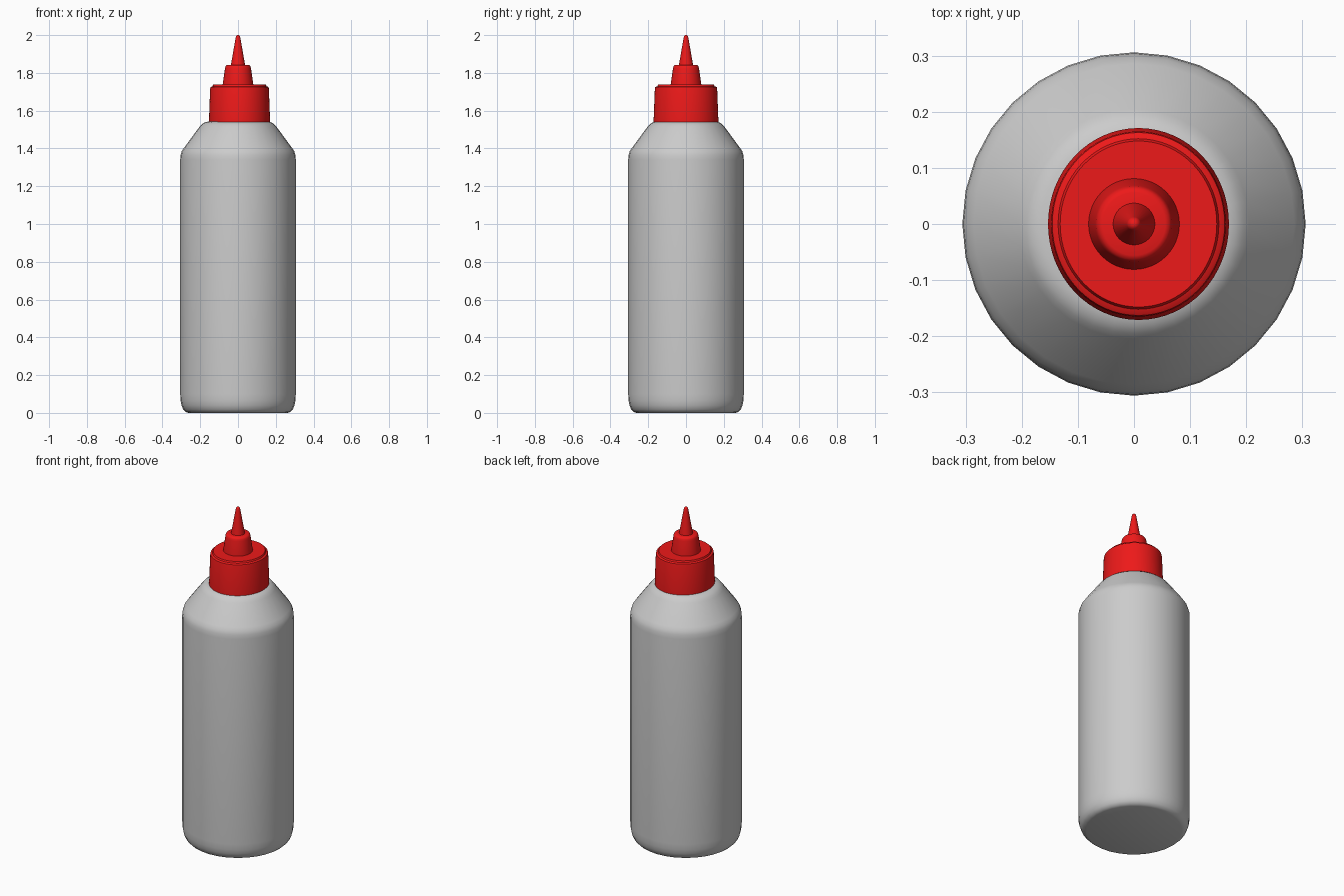
import bpy, bmesh, math

if "Cube" in bpy.data.objects:
    bpy.data.objects.remove(bpy.data.objects["Cube"])

red = bpy.data.materials.new("red_plastic")
red.diffuse_color = (0.85, 0.01, 0.01, 1)
red.use_nodes = True
red.node_tree.nodes["Principled BSDF"].inputs["Base Color"].default_value = red.diffuse_color


def lathe(name, profile, sides, sx=1.0, ox=0.0, mat=None, angle=40):
    """Revolve (radius, z) points about z and close both ends."""
    bm = bmesh.new()
    rings = []
    for r, z in profile:
        rings.append([bm.verts.new((ox + sx * r * math.cos(2 * math.pi * i / sides),
                                    r * math.sin(2 * math.pi * i / sides), z))
                      for i in range(sides)])
    for a, b in zip(rings, rings[1:]):
        for i in range(sides):
            j = (i + 1) % sides
            bm.faces.new((a[i], a[j], b[j], b[i]))
    bm.faces.new(rings[0][::-1])
    bm.faces.new(rings[-1])
    me = bpy.data.meshes.new(name)
    bm.to_mesh(me)
    bm.free()
    ob = bpy.data.objects.new(name, me)
    bpy.context.collection.objects.link(ob)
    if mat:
        me.materials.append(mat)
    bpy.ops.object.select_all(action='DESELECT')
    ob.select_set(True)
    bpy.context.view_layer.objects.active = ob
    bpy.ops.object.shade_smooth_by_angle(angle=math.radians(angle))
    return ob


# Bottle body: rounded base, straight wall, sloped shoulder, short neck
lathe("bottle_body", [
    (0.262, 0), (0.277, 0.005), (0.290, 0.018), (0.299, 0.04), (0.304, 0.065),
    (0.306, 0.10), (0.306, 1.34), (0.304, 1.365), (0.298, 1.385), (0.286, 1.403),
    (0.205, 1.513), (0.195, 1.525), (0.182, 1.535), (0.165, 1.541),
    (0.14, 1.543), (0.14, 1.68)], 32)

# Screw cap, slightly narrower along x
lathe("screw_cap", [
    (0.150, 1.541), (0.171, 1.541), (0.171, 1.56), (0.165, 1.715), (0.163, 1.724),
    (0.158, 1.727), (0.152, 1.729), (0.148, 1.738), (0.06, 1.738)],
    64, sx=0.943, ox=0.008, mat=red, angle=35)

# Collar under the nozzle
lathe("nozzle_collar", [
    (0.081, 1.73), (0.081, 1.738), (0.069, 1.822), (0.067, 1.832), (0.063, 1.839),
    (0.056, 1.842), (0.02, 1.842)], 48, mat=red)

# Tapered nozzle with rounded tip
lathe("nozzle_tip", [
    (0.038, 1.835), (0.037, 1.845), (0.0125, 1.985), (0.011, 1.993),
    (0.007, 1.998), (0.003, 2.0)], 32, mat=red)
